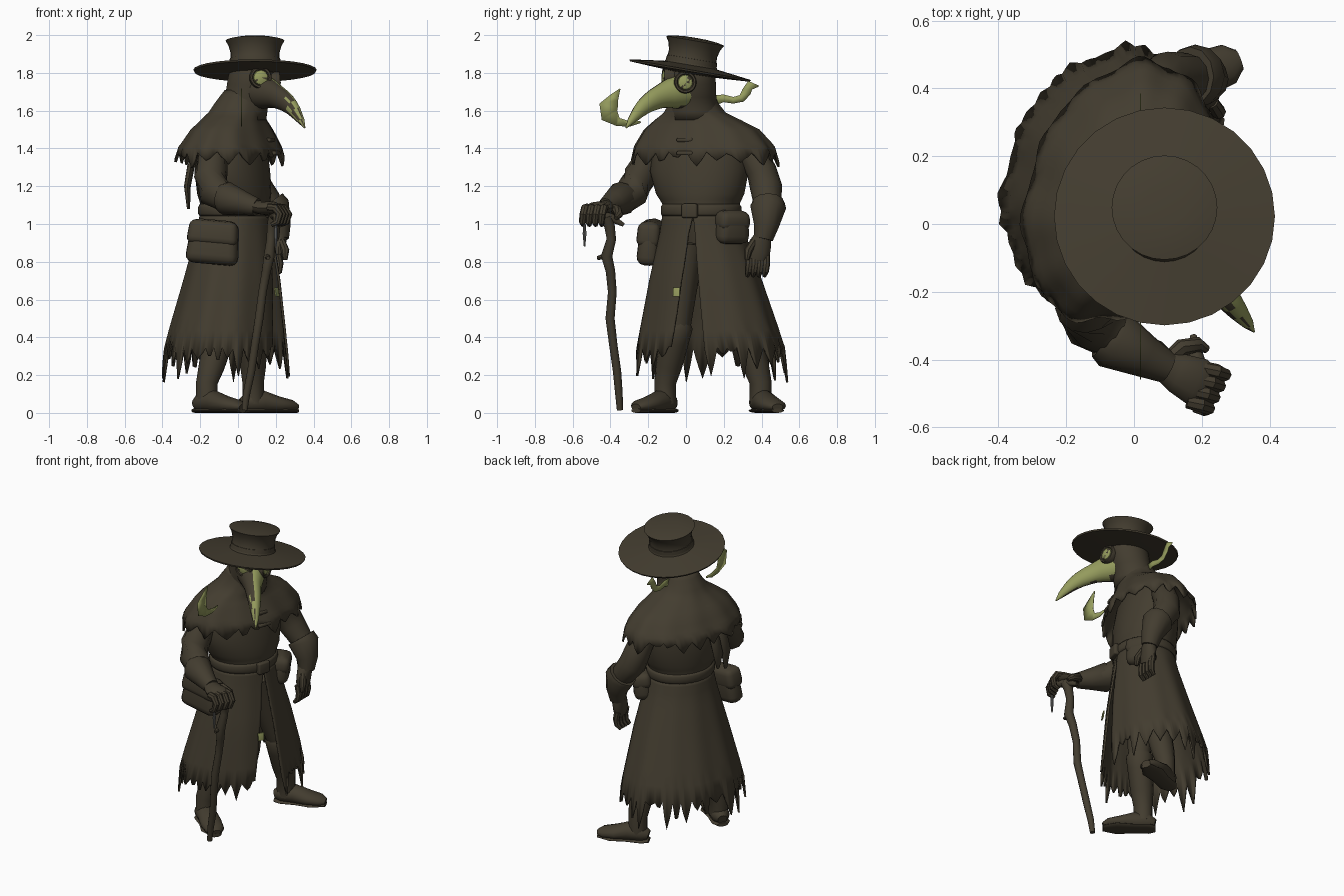
import bpy, bmesh, math, random
from mathutils import Vector, Euler

random.seed(4)
YAW = math.radians(-20)      # the body is turned a little


def mat(name, c):
    m = bpy.data.materials.new(name)
    m.diffuse_color = (*c, 1)
    return m


CLOTH = mat("dark_cloth", (0.056, 0.046, 0.029))
GREEN = mat("pale_olive", (0.30, 0.33, 0.11))
GREY = mat("grey_metal", (0.16, 0.16, 0.15))


def finish(name, bm, m=CLOTH, angle=40, solid=0):
    bmesh.ops.recalc_face_normals(bm, faces=bm.faces)
    me = bpy.data.meshes.new(name)
    bm.to_mesh(me)
    bm.free()
    ob = bpy.data.objects.new(name, me)
    bpy.context.collection.objects.link(ob)
    me.materials.append(m)
    bpy.ops.object.select_all(action='DESELECT')
    ob.select_set(True)
    bpy.context.view_layer.objects.active = ob
    bpy.ops.object.shade_smooth_by_angle(angle=math.radians(angle))
    if solid:
        s = ob.modifiers.new("thickness", 'SOLIDIFY')
        s.thickness = solid
    return ob


def bridge(bm, rings, closed=True):
    for a, b in zip(rings, rings[1:]):
        n = len(a)
        for i in range(n if closed else n - 1):
            k = (i + 1) % n
            bm.faces.new((a[i], a[k], b[k], b[i]))


def tube(name, pts, radii, n=12, ref=(0, 0, 1), m=CLOTH):
    """Sweep ellipses (side, up) along a path and cap the ends."""
    bm, rings = bmesh.new(), []
    P = [Vector(p) for p in pts]
    for i, p in enumerate(P):
        t = (P[min(i + 1, len(P) - 1)] - P[max(i - 1, 0)]).normalized()
        s = t.cross(Vector(ref)).normalized()
        u = s.cross(t)
        r = radii[i]
        rs, ru = r if isinstance(r, tuple) else (r, r)
        rings.append([bm.verts.new(p + s * rs * math.cos(a) + u * ru * math.sin(a))
                      for a in (math.tau * k / n for k in range(n))])
    bridge(bm, rings)
    bm.faces.new(rings[0])
    bm.faces.new(rings[-1])
    return finish(name, bm, m)


def loft(name, rows, n=64, sub=3, gap=None, fold=0, teeth=None, solid=0.012):
    """Stack turned ellipses (z, cx, cy, rx, ry); optional front gap, folds and ragged hem."""
    full = []
    for a, b in zip(rows, rows[1:]):
        full += [[p + (q - p) * k / sub for p, q in zip(a, b)] for k in range(sub)]
    full.append(rows[-1])
    drop = [0] * (n + 1)
    j = 0
    while teeth and j < n:
        w, d = random.choice((3, 4, 4, 6)), random.uniform(*teeth)
        for k in range(min(w, n - j)):
            drop[j + k] = d * (1 - abs(2 * k / w - 1)) + random.uniform(0, .012)
        j += w
    bm, rings = bmesh.new(), []
    c, s = math.cos(YAW), math.sin(YAW)
    for r, (z, cx, cy, rx, ry) in enumerate(full):
        t = r / (len(full) - 1)
        a0, a1 = gap(t) if gap else (0, 360)
        ring = []
        for k in range(n + (1 if gap else 0)):
            a = math.radians(a0 + (a1 - a0) * k / n)
            dz = drop[k] if r == len(full) - 1 else 0
            f = 1 + fold * t * (math.sin(a * 11) + .6 * math.sin(a * 7 + 1)) + dz * .25
            x, y = rx * f * math.cos(a), ry * f * math.sin(a)
            ring.append(bm.verts.new((cx + x * c - y * s, cy + x * s + y * c, z - dz)))
        rings.append(ring)
    bridge(bm, rings, not gap)
    return finish(name, bm, CLOTH, 50, solid)


def box(name, loc, size, rot=(0, 0, 0), m=CLOTH, bevel=0.02, taper=1.0):
    bm = bmesh.new()
    bmesh.ops.create_cube(bm, size=1)
    for v in bm.verts:
        k = taper if v.co.z > 0 else 1
        v.co = Vector((v.co.x * size[0] * k, v.co.y * size[1] * k, v.co.z * size[2]))
    bmesh.ops.bevel(bm, geom=bm.edges[:], offset=bevel, segments=3, profile=.5, affect='EDGES')
    ob = finish(name, bm, m, 50)
    ob.location, ob.rotation_euler = loc, [math.radians(a) for a in rot]
    return ob


def lathe(name, prof, loc, rot, n=28, m=CLOTH):
    bm = bmesh.new()
    rings = [[bm.verts.new((r * math.cos(math.tau * k / n), r * math.sin(math.tau * k / n), z))
              for k in range(n)] for r, z in prof]
    bridge(bm, rings)
    bm.faces.new(rings[0])
    bm.faces.new(rings[-1])
    ob = finish(name, bm, m)
    ob.location, ob.rotation_euler = loc, rot
    return ob


def card(name, pts, x=0.02):
    """Flat wavy wisp in a vertical plane, pts = (y, z, width)."""
    bm, rows = bmesh.new(), []
    for i, (y, z, w) in enumerate(pts):
        a, b = pts[max(i - 1, 0)], pts[min(i + 1, len(pts) - 1)]
        d = Vector((0, b[0] - a[0], b[1] - a[1])).normalized()
        s = Vector((0, -d.z, d.y)) * w / 2
        c = Vector((x, y, z))
        rows.append([bm.verts.new(c + s), bm.verts.new(c - s)])
    bridge(bm, rows, False)
    finish(name, bm, GREEN, 40, 0.003)


# wide hat, tilted toward one side
tilt = Euler((math.radians(-9.7), 0, 0))
lathe("hat", [(.10, -.02), (.22, -.014), (.322, -.008), (.326, .002), (.22, .016), (.14, .026), (.131, .05),
              (.129, .09), (.140, .13), (.156, .157), (.12, .166), (.06, .172), (.01, .173)], (.09, .022, 1.815), tilt)
lathe("hat_band", [(.135, .018), (.138, .022), (.134, .06), (.12, .062)], (.09, .022, 1.815), tilt)

# hood, goggles and beak
loft("hood", [(1.86, .08, .025, .11, .105), (1.78, .075, .03, .128, .127), (1.70, .06, .035, .125, .125),
              (1.64, .035, .04, .128, .122), (1.55, .0, .05, .15, .15)], 28, 2)
for nm, loc, d in (("right", (.118, -.10, 1.775), (.15, -1, .05)), ("left", (.198, -.005, 1.75), (1, .08, .05))):
    q = Vector(d).to_track_quat('Z', 'Y').to_euler()
    lathe(nm + "_goggle", [(.055, -.03), (.06, .01), (.055, .022), (.045, .022), (.038, .01), (.01, .01)], loc, q, 20)
    lens = lathe(nm + "_lens", [(.042, .008), (.037, .02), (.022, .026), (.006, .028)], loc, q, 16, GREEN)
    lens.data.materials.append(CLOTH)
    for f in lens.data.polygons:
        f.material_index = int(len(f.vertices) == 4 and random.random() < .15)
beak = tube("beak", [(.09, .0, 1.71), (.15, -.065, 1.695), (.178, -.1, 1.687), (.205, -.135, 1.675),
                     (.233, -.168, 1.659), (.26, -.2, 1.64), (.284, -.229, 1.617), (.305, -.255, 1.59),
                     (.335, -.292, 1.545), (.354, -.318, 1.508)],
            [(.095, .10), (.075, .085), (.063, .074), (.052, .063), (.047, .057), (.042, .05), (.036, .043),
             (.03, .035), (.018, .02), .003], 20)
beak.data.materials.append(GREEN)
for f in beak.data.polygons:
    side = f.normal.x * .8 + f.normal.y * .4 + random.uniform(-.1, .1)
    patch = f.center.x > .25 and f.normal.y < -.2 and -.3 < f.normal.z < .75 and random.random() < .65
    if f.center.x > .14 and side > .06 or patch:
        f.material_index = 1
card("front_wisp", [(-.24, 1.54, .01), (-.30, 1.53, .03), (-.36, 1.54, .045), (-.405, 1.575, .095),
                    (-.41, 1.625, .10), (-.38, 1.67, .05), (-.35, 1.715, .006)])
card("rear_wisp", [(.15, 1.655, .055), (.20, 1.665, .04), (.25, 1.655, .035), (.295, 1.665, .04),
                   (.32, 1.70, .05), (.34, 1.735, .05), (.385, 1.73, .006)])

# shoulder cape, torso and belt
loft("shoulder_cape", [(1.71, .04, .035, .11, .108), (1.64, .01, .04, .133, .13), (1.59, -.005, .045, .148, .165),
                       (1.55, -.02, .06, .165, .235), (1.50, -.03, .08, .20, .315), (1.43, -.035, .09, .24, .368),
                       (1.385, -.04, .095, .268, .395)],
     90, 2, fold=.02, teeth=(.02, .085))
loft("torso", [(1.5, -.03, .08, .13, .22), (1.42, -.03, .08, .17, .26), (1.28, -.03, .07, .19, .27),
               (1.16, -.02, .075, .19, .24), (1.10, -.015, .08, .18, .205), (1.02, -.015, .08, .185, .205)], 32, 2)
loft("belt", [(1.105, -.015, .08, .185, .208), (1.09, -.015, .08, .193, .217), (1.055, -.015, .08, .193, .217),
              (1.04, -.015, .08, .185, .208)], 32, 1)
box("buckle", (.173, .02, 1.07), (.035, .085, .075), (0, 0, -16), bevel=.01)
for z, x in ((1.445, .172), (1.375, .2)):
    box("toggle", (x, -.005, z), (.028, .09, .022), (0, 0, -18), bevel=.008)

# long ragged coat skirt, open at the front
loft("coat_skirt", [(1.05, -.015, .08, .185, .207), (.95, -.017, .085, .20, .23), (.7, -.03, .1, .25, .305),
                    (.35, -.06, .125, .315, .40)], 130, 4, lambda t: (6 + 6 * t, 366 - 22 * t),
     fold=.014, teeth=(.03, .19))
box("coat_patch", (.205, -.05, .64), (.008, .04, .05), (0, -8, -27), GREEN, .002)

# legs, boots and soles
up = Vector((0, 0, 1))
for nm, hip, knee, ankle, heel, toe in (
        ("right", (-.06, .0, .9), (-.08, -.045, .46), (-.165, -.11, .16), (-.195, -.09), (.025, -.265)),
        ("left", (.0, .18, .9), (.08, .31, .46), (.08, .395, .16), (.05, .385), (.312, .485))):
    H, T, A, K = Vector((*heel, 0)), Vector((*toe, 0)), Vector(ankle), Vector(knee)
    tube(nm + "_leg", [hip, knee], [.1, .07], 12, (1, 0, 0))
    tube(nm + "_boot_shaft", [K + up * .01, K, K.lerp(A, .25), K.lerp(A, .7), A, (A.x, A.y, .05)],
         [.07, .082, .078, .07, .058, .058], 14, (1, 0, 0))
    tube(nm + "_boot", [H + (H - T) * .13 + up * .045, H + up * .055, H.lerp(T, .3) + up * .06,
                        H.lerp(T, .6) + up * .045, H.lerp(T, .88) + up * .037, T + up * .03],
         [(.03, .03), (.056, .052), (.06, .06), (.068, .044), (.06, .032), (.03, .018)], 14)
    tube(nm + "_sole", [H + (H - T) * .14 + up * .012, H + up * .012, H.lerp(T, .35) + up * .012,
                        H.lerp(T, .7) + up * .012, T + up * .012],
         [(.035, .012), (.058, .012), (.055, .012), (.07, .012), (.032, .012)], 12)

# sleeves, flared gauntlets and hands
tube("right_sleeve", [(-.1, -.09, 1.45), (-.13, -.18, 1.36), (-.145, -.245, 1.25), (-.125, -.285, 1.17),
                      (-.05, -.33, 1.13), (.03, -.385, 1.11)], [.06, .08, .088, .09, .075, .055])
tube("right_gauntlet", [(-.09, -.325, 1.14), (-.06, -.34, 1.135), (.03, -.39, 1.11), (.1, -.425, 1.09)],
     [.075, .09, .064, .047])
tube("right_palm", [(.08, -.415, 1.095), (.13, -.44, 1.085), (.185, -.465, 1.085), (.215, -.48, 1.07)],
     [(.042, .035), (.06, .036), (.072, .034), (.06, .022)])
for i in range(4):
    y, x = -.425 - .033 * i, .235 - .016 * i
    tube("right_finger", [(x - .03, y, 1.09), (x + .01, y - .01, 1.085), (x + .033, y - .02, 1.05),
                          (x + .02, y - .025, 1.01), (x - .01, y - .02, .995)], [.02, .022, .02, .018, .012], 8, (0, 1, 0))
tube("right_thumb", [(.1, -.4, 1.085), (.14, -.365, 1.075), (.19, -.355, 1.05), (.215, -.37, 1.03)],
     [.022, .026, .022, .012], 8)

tube("left_sleeve", [(.03, .29, 1.44), (.06, .35, 1.37), (.075, .4, 1.28), (.1, .425, 1.19), (.155, .43, 1.12),
                     (.205, .43, 1.04)], [.06, .075, .08, .085, .075, .055], 12, (1, 0, 0))
tube("left_gauntlet", [(.165, .435, 1.11), (.18, .435, 1.09), (.215, .425, .99), (.22, .41, .92)],
     [.088, .095, .066, .05], 12, (1, 0, 0))
tube("left_palm", [(.215, .412, .95), (.215, .395, .9), (.215, .385, .85), (.215, .375, .81)],
     [(.04, .05), (.058, .04), (.06, .036), (.05, .025)], 12, (1, 0, 0))
for i in range(4):
    s = i * .03
    tube("left_finger", [(.21, .335 + s, .84), (.22, .335 + s, .79), (.215, .33 + s, .75), (.19, .325 + s, .725)],
         [.021, .021, .019, .011], 8, (1, 0, 0))
tube("left_thumb", [(.23, .36, .91), (.25, .33, .86), (.25, .322, .81)], [.02, .022, .012], 8, (1, 0, 0))

# crooked walking stick with cross handle
tube("stick", [(.19, -.42, 1.04), (.18, -.405, .99), (.175, -.395, .92), (.165, -.42, .83), (.15, -.4, .75),
               (.13, -.39, .64), (.112, -.402, .5), (.09, -.385, .36), (.07, -.365, .22), (.045, -.355, .1),
               (.035, -.35, .015)], [.03, .028, .025, .03, .025, .023, .024, .022, .022, .02, .016], 10, (1, 0, 0))
tube("stick_handle", [(.2, -.55, 1.0), (.205, -.53, 1.04), (.2, -.47, 1.05), (.185, -.4, 1.035), (.175, -.33, .995)],
     [.012, .02, .024, .024, .01], 10)
tube("stick_twig", [(.155, -.42, .83), (.16, -.47, .82)], [.018, .01], 8)
tube("hanging_charm", [(.2, -.537, 1.0), (.2, -.537, .95), (.2, -.537, .88)], [.006, .01, .004], 8, (1, 0, 0), GREY)

# belt pouches with flaps
for nm, loc, w, h, d, rot in (("side", (-.13, -.185, .905), .285, .235, .12, (-5, 5, -8)),
                              ("front", (.15, .245, .985), .19, .18, .115, (8, 0, 118))):
    box(nm + "_pouch", loc, (w, d, h), rot, bevel=.045, taper=.86)
    box(nm + "_pouch_flap", (loc[0], loc[1], loc[2] + h * .2), (w * .97, d * 1.06, h * .55), rot, bevel=.035, taper=.92)

# strips of cloth hanging behind the cape
for i, y in enumerate((-.03, .05)):
    tube("back_strip", [(-.2, y, 1.42), (-.25, y, 1.30), (-.268, y - .01, 1.2), (-.262, y - .015, 1.08 + .03 * i)],
         [(.03, .02), (.045, .02), (.045, .018), (.012, .008)], 8, (1, 0, 0))
